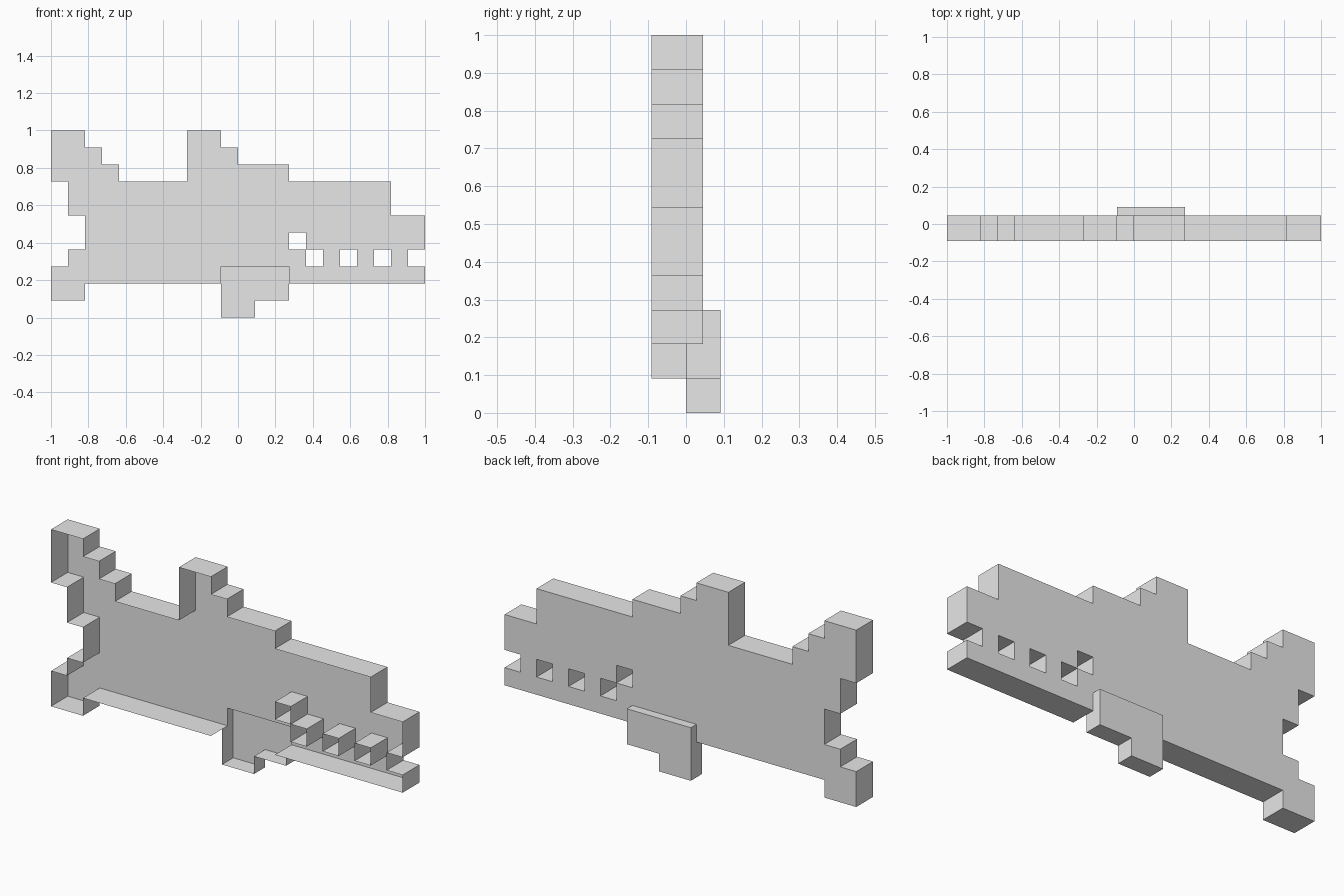
import bpy
import bmesh

if "Cube" in bpy.data.objects:
    bpy.data.objects.remove(bpy.data.objects["Cube"], do_unlink=True)

U = 1 / 11  # side of one block

grey = bpy.data.materials.new("plain grey")
grey.use_nodes = True
grey.diffuse_color = (0.8, 0.8, 0.8, 1)
grey.node_tree.nodes["Principled BSDF"].inputs["Base Color"].default_value = (0.8, 0.8, 0.8, 1)


def cells(rows):
    """Turn {row: [(first, end), ...]} into a set of block positions."""
    return {(c, r) for r, spans in rows.items() for a, b in spans for c in range(a, b)}


def shell(name, blocks, neighbours, front, back):
    """Open-fronted shell: a back panel plus walls along the outline."""
    bm = bmesh.new()

    def face(points):
        bm.faces.new([bm.verts.new((x * U - 1, y * U, z * U)) for x, y, z in points])

    for c, r in sorted(blocks):
        corners = [(c, r), (c + 1, r), (c + 1, r + 1), (c, r + 1)]
        face([(x, back, z) for x, z in reversed(corners)])
        beside = [(c, r - 1), (c + 1, r), (c, r + 1), (c - 1, r)]
        for i, other in enumerate(beside):
            if other in neighbours:
                continue
            (ax, az), (bx, bz) = corners[i], corners[(i + 1) % 4]
            f = front(r)
            face([(ax, f, az), (ax, back, az), (bx, back, bz), (bx, f, bz)])
    bmesh.ops.remove_doubles(bm, verts=bm.verts, dist=0.001)
    mesh = bpy.data.meshes.new(name)
    bm.to_mesh(mesh)
    bm.free()
    mesh.materials.append(grey)
    obj = bpy.data.objects.new(name, mesh)
    bpy.context.collection.objects.link(obj)


# Body outline with tail, fin, jaws and tooth gaps, row by row from below
body = cells({
    1: [(0, 2)],
    2: [(0, 10), (14, 22)],
    3: [(1, 15), (16, 17), (18, 19), (20, 21)],
    4: [(2, 14), (15, 22)],
    5: [(2, 22)],
    6: [(1, 20)],
    7: [(1, 20)],
    8: [(0, 4), (8, 14)],
    9: [(0, 3), (8, 11)],
    10: [(0, 2), (8, 10)],
})

# Lower fin, set further back and open into the body
fin = cells({0: [(10, 12)], 1: [(10, 14)], 2: [(10, 14)]})

shell("body", body, body | fin, lambda r: -1, 0.5)
shell("lower_fin", fin, fin, lambda r: 0.5 if r == 2 else 0, 1)
